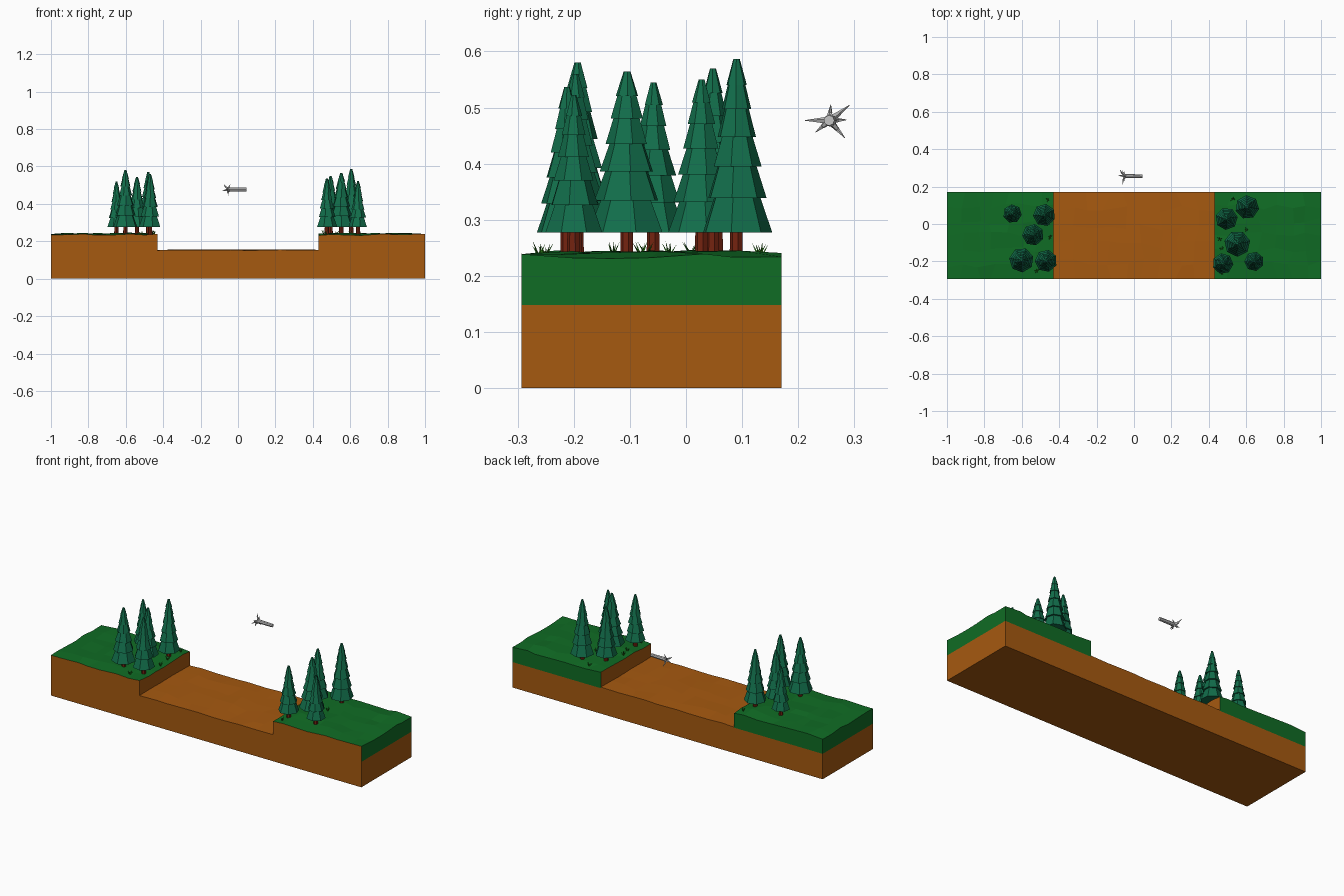
import bpy, bmesh, math, random
from mathutils import Vector, Matrix

if "Cube" in bpy.data.objects:
    bpy.data.objects.remove(bpy.data.objects["Cube"])

random.seed(4)


def material(name, rgb):
    m = bpy.data.materials.new(name)
    m.diffuse_color = (*rgb, 1)
    m.use_nodes = True
    m.node_tree.nodes["Principled BSDF"].inputs["Base Color"].default_value = m.diffuse_color
    return m


DIRT = material("dirt brown", (0.38, 0.10, 0.005))
TURF = material("turf green", (0.005, 0.15, 0.018))
PINE = material("pine green", (0.006, 0.155, 0.07))
BARK = material("bark red brown", (0.17, 0.016, 0.005))
BLADE = material("bright grass", (0.025, 0.21, 0.008))
GREY = material("pale grey", (0.55, 0.55, 0.55))


def finish(name, bm, mats):
    bmesh.ops.recalc_face_normals(bm, faces=bm.faces)
    me = bpy.data.meshes.new(name)
    bm.to_mesh(me)
    bm.free()
    for m in mats:
        me.materials.append(m)
    ob = bpy.data.objects.new(name, me)
    bpy.context.collection.objects.link(ob)
    return ob


def cone(bm, a, b, r1, r2, sides, spin=0.0, mat=0):
    """Tapered cone from point a to point b."""
    a, b = Vector(a), Vector(b)
    d = b - a
    mtx = (Matrix.Translation((a + b) / 2) @ d.to_track_quat('Z', 'Y').to_matrix().to_4x4()
           @ Matrix.Rotation(spin, 4, 'Z'))
    res = bmesh.ops.create_cone(bm, cap_ends=True, segments=sides, radius1=r1, radius2=r2,
                                depth=d.length, matrix=mtx)
    for f in {f for v in res["verts"] for f in v.link_faces}:
        f.material_index = mat


Y0, Y1, SOIL = -0.293, 0.17, 0.148


def slab(name, x0, x1, height, bump, nx, ny, mats, green_side):
    """Bumpy grid top with straight skirts down to the soil line."""
    bm = bmesh.new()
    bmesh.ops.create_grid(bm, x_segments=nx, y_segments=ny, size=0.5)
    dx, dy = (x1 - x0) / nx, (Y1 - Y0) / ny
    for v in bm.verts:
        inner_x, inner_y = abs(v.co.x) < 0.49, abs(v.co.y) < 0.49
        v.co.x = x0 + (v.co.x + 0.5) * (x1 - x0) + inner_x * random.uniform(-.25, .25) * dx
        v.co.y = Y0 + (v.co.y + 0.5) * (Y1 - Y0) + inner_y * random.uniform(-.25, .25) * dy
        v.co.z = height + random.uniform(-bump, bump) + (bump if inner_x and inner_y else 0)
    rim = [e for e in bm.edges if e.is_boundary]
    ext = bmesh.ops.extrude_edge_only(bm, edges=rim)["geom"]
    for g in ext:
        if isinstance(g, bmesh.types.BMVert):
            g.co.z = SOIL
    # front and inner walls are bare soil, back and outer walls are turf
    bmesh.ops.recalc_face_normals(bm, faces=bm.faces)
    for f in bm.faces:
        c = f.calc_center_median()
        if abs(f.normal.z) < 0.1:
            inner = abs(c.x) < 0.99 and abs(c.y - Y1) > 0.001
            f.material_index = 0 if inner or not green_side else 1
        else:
            f.material_index = 1 if green_side else 0
    return finish(name, bm, mats)


# soil base, open under the slabs
bm = bmesh.new()
bmesh.ops.create_cube(bm, size=1, matrix=Matrix.Translation((0, (Y0 + Y1) / 2, SOIL / 2))
                      @ Matrix.Diagonal((2, Y1 - Y0, SOIL, 1)))
bmesh.ops.delete(bm, geom=[f for f in bm.faces if f.normal.z > 0.9], context='FACES_ONLY')
finish("soil_base", bm, [DIRT])

# two raised banks and the sunken path
slab("left_bank", -1, -0.43, 0.236, 0.005, 7, 6, [DIRT, TURF], True)
slab("right_bank", 0.43, 1, 0.236, 0.005, 7, 6, [DIRT, TURF], True)
slab("path_floor", -0.43, 0.43, 0.153, 0.002, 9, 5, [DIRT], False)


def pine(name, x, y, top, r):
    bm = bmesh.new()
    low = 0.277
    cone(bm, (x, y, 0.225), (x, y, low + 0.02), 0.0125, 0.011, 7, 0, 1)
    h = top - low
    starts = [0, .20, .38, .55, .71, .85]
    widths = [1, .84, .70, .55, .42, .29]
    for i, (s, w) in enumerate(zip(starts, widths)):
        end = starts[i + 1] + 0.03 if i < 5 else 1
        upper = widths[i + 1] * 0.74 if i < 5 else 0.09
        cone(bm, (x, y, low + s * h), (x, y, low + end * h), r * w, r * upper, 7,
             x * 9 + y * 5 + random.uniform(-.2, .2))
    finish(name, bm, [PINE, BARK])


# pines: x, y, top height, radius
PINES = [(-.65, .055, .52, .05), (-.48, .048, .57, .06), (-.54, -.058, .545, .058),
         (-.602, -.193, .58, .066), (-.47, -.197, .56, .06),
         (.605, .09, .587, .064), (.495, .028, .55, .06), (.552, -.105, .564, .07),
         (.642, -.2, .522, .052), (.475, -.212, .537, .056)]
for i, p in enumerate(PINES):
    pine(f"pine_tree_{i + 1}", *p)

# grass tufts near the path
TUFTS = [(.47, -.262), (-.52, -.25), (.47, -.13), (.46, -.08), (-.45, -.07),
         (-.46, .01), (-.46, .13), (.53, .135), (.6, -.03)]
bm = bmesh.new()
for x, y in TUFTS:
    for k in range(5):
        a = k * math.tau / 5 + random.random()
        out, up = random.uniform(.008, .018), random.uniform(.015, .025)
        cone(bm, (x, y, 0.234), (x + out * math.cos(a), y + out * math.sin(a), 0.238 + up),
             0.0028, 0, 3)
finish("grass_tufts", bm, [BLADE])

# floating grey branch: shaft with splayed spikes, each bent once
bm = bmesh.new()
cone(bm, (-.05, .257, .477), (.045, .255, .477), 0.011, 0.0095, 8)
SPIKES = [(-.06, .212, .477), (-.075, .291, .504), (-.05, .283, .446),
          (-.04, .258, .505), (-.06, .286, .478), (-.052, .231, .456), (-.084, .262, .468)]
root = Vector((-.046, .256, .477))
for s in SPIKES:
    tip = Vector(s)
    mid = root.lerp(tip, 0.5) + Vector((-.006, 0, 0))
    cone(bm, root, mid, 0.0075, 0.004, 5)
    cone(bm, mid, tip, 0.004, 0.0006, 5)
finish("grey_branch", bm, [GREY])
